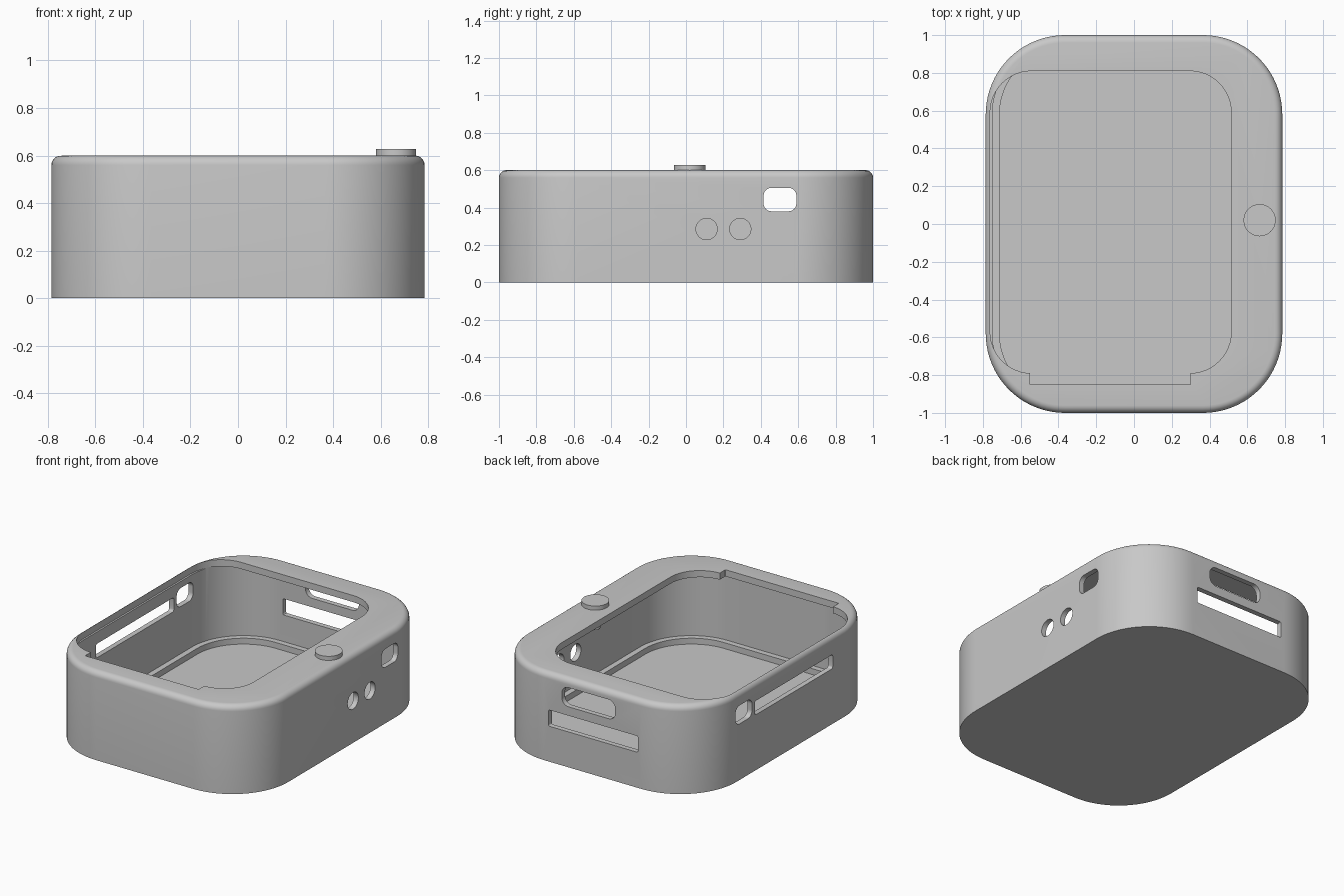
import bpy, bmesh, math

cube = bpy.data.objects.get("Cube")
if cube:
    bpy.data.objects.remove(cube)

gray = bpy.data.materials.new("plain_gray")
gray.use_nodes = True
colour = (0.58, 0.58, 0.58, 1)
gray.diffuse_color = colour
gray.node_tree.nodes["Principled BSDF"].inputs["Base Color"].default_value = colour


def rounded_rect(u0, u1, v0, v1, r, steps):
    """Outline points, counter-clockwise."""
    corners = [(u1 - r, v1 - r), (u0 + r, v1 - r), (u0 + r, v0 + r), (u1 - r, v0 + r)]
    pts = []
    for q, (cu, cv) in enumerate(corners):
        for s in range(steps + 1):
            a = math.pi / 2 * (q + s / steps)
            pts.append((cu + r * math.cos(a), cv + r * math.sin(a)))
    return pts


def prism(name, bounds, r, rings, axis="z", steps=12):
    """Stack of rounded rectangles; each ring is (inset, position on axis)."""
    place = {"z": lambda u, v, w: (u, v, w),
             "x": lambda u, v, w: (w, u, v),
             "y": lambda u, v, w: (u, w, v)}[axis]
    u0, u1, v0, v1 = bounds
    bm = bmesh.new()
    loops = []
    for i, w in rings:
        pts = rounded_rect(u0 + i, u1 - i, v0 + i, v1 - i, r - i, steps)
        loops.append([bm.verts.new(place(u, v, w)) for u, v in pts])
    for low, high in zip(loops, loops[1:]):
        for k in range(len(low)):
            n = (k + 1) % len(low)
            bm.faces.new((low[k], low[n], high[n], high[k]))
    bm.faces.new(loops[0][::-1])
    bm.faces.new(loops[-1])
    bmesh.ops.remove_doubles(bm, verts=bm.verts, dist=1e-5)
    bmesh.ops.recalc_face_normals(bm, faces=bm.faces)
    mesh = bpy.data.meshes.new(name)
    bm.to_mesh(mesh)
    bm.free()
    mesh.materials.append(gray)
    obj = bpy.data.objects.new(name, mesh)
    bpy.context.collection.objects.link(obj)
    return obj


def activate(obj):
    bpy.ops.object.select_all(action="DESELECT")
    obj.select_set(True)
    bpy.context.view_layer.objects.active = obj


def cut(obj, cutter):
    cutter.hide_render = True
    mod = obj.modifiers.new("cut", "BOOLEAN")
    mod.operation = "DIFFERENCE"
    mod.solver = "EXACT"
    mod.object = cutter
    activate(obj)
    bpy.ops.object.modifier_apply(modifier=mod.name)
    bpy.data.objects.remove(cutter)


# Outer shell with a rounded top edge
OUTER, R, H, F = (-0.785, 0.785, -1, 1), 0.42, 0.6, 0.04
fillet = [(F - F * math.cos(a), H - F + F * math.sin(a))
          for a in (math.pi / 2 * s / 6 for s in range(7))]
case = prism("case", OUTER, R, [(0, 0)] + fillet, steps=20)

# Hollow interior with a low ledge around the floor
cut(case, prism("cavity", OUTER, R,
                [(0.073, 0.02), (0.073, 0.06), (0.035, 0.06), (0.035, 0.555)], steps=20))

# Window in the top, with its notch at the front
cut(case, prism("window", (-0.762, 0.515, -0.79, 0.81), 0.22, [(0, 0.55), (0, 0.7)]))
cut(case, prism("notch", (-0.55, 0.3, -0.85, -0.7), 0.002, [(0, 0.545), (0, 0.7)], steps=1))

# Rounded port through both sides
cut(case, prism("side_port", (0.415, 0.59, 0.38, 0.505), 0.042, [(0, -1), (0, 1)], "x"))

# Long slot in the right wall
cut(case, prism("long_slot", (-0.45, 0.385, 0.375, 0.47), 0.015, [(0, -1), (0, -0.6)], "x", 4))

# Two round holes in the other side wall
for y in (0.11, 0.29):
    cut(case, prism("round_hole", (y - 0.057, y + 0.057, 0.228, 0.342), 0.057,
                    [(0, 0.6), (0, 1)], "x"))

# Two ports in the back wall
cut(case, prism("upper_back_port", (-0.17, 0.23, 0.41, 0.54), 0.05, [(0, 0.85), (0, 1.1)], "y"))
cut(case, prism("lower_back_slot", (-0.34, 0.33, 0.24, 0.35), 0.01, [(0, 0.85), (0, 1.1)], "y", 3))

# Push button with a pin below it
bx, by = 0.665, 0.02
parts = [case]
for name, r, z0, z1 in (("button_cap", 0.085, 0.597, 0.628), ("button_pin", 0.03, 0.44, 0.6)):
    parts.append(prism(name, (bx - r, bx + r, by - r, by + r), r, [(0, z0), (0, z1)]))

for part in parts:
    activate(part)
    bpy.ops.object.shade_smooth_by_angle(angle=math.radians(30))
